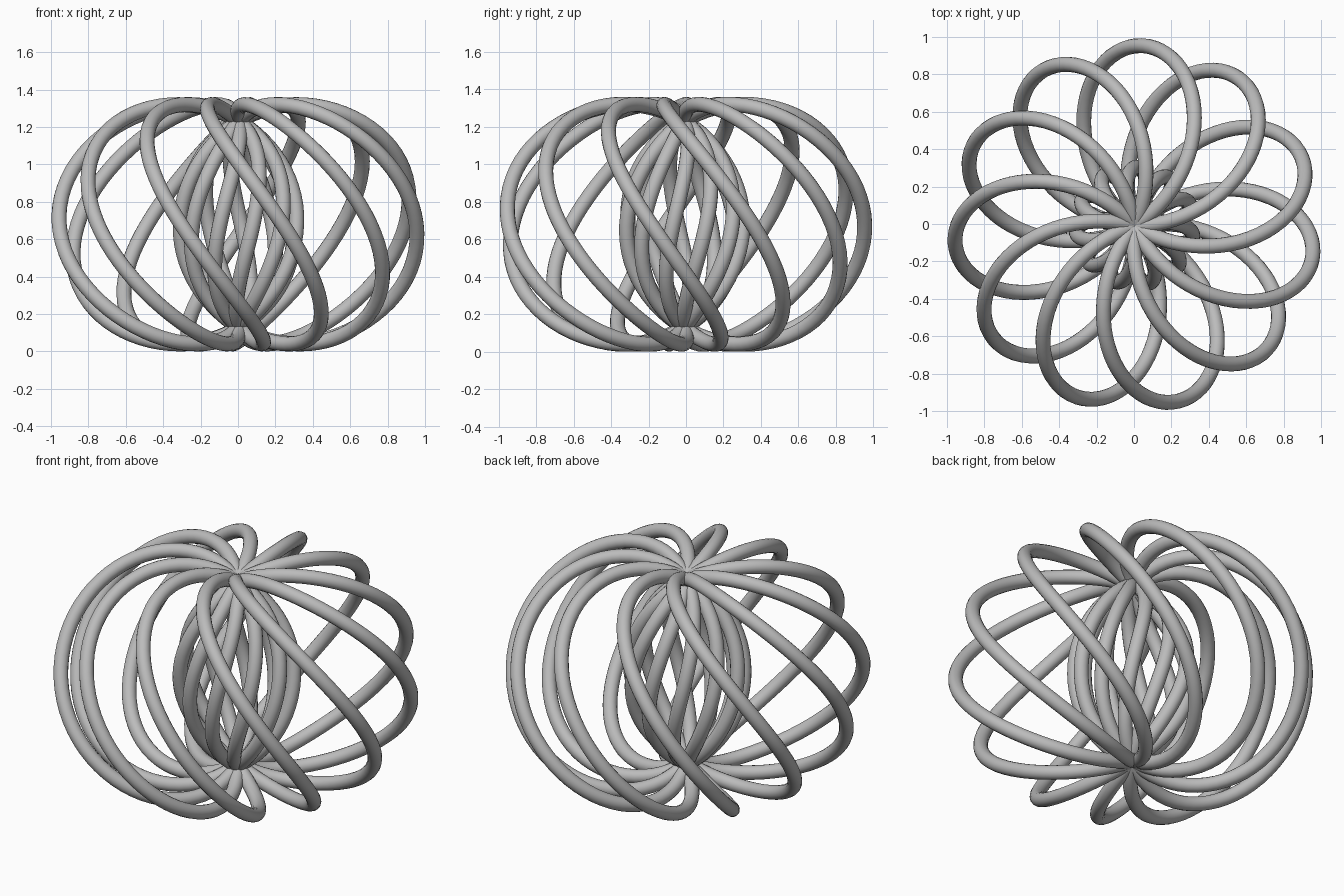
import bpy
from math import sin, cos, pi, radians

# Remove the default cube
cube = bpy.data.objects.get("Cube")
if cube:
    bpy.data.objects.remove(cube, do_unlink=True)

# Knot proportions: loops around the tube, turns around the axis
LOOPS, TURNS = 11, 5
AXIS_OFFSET, LOOP_RADIUS, WIRE = 0.325, 0.64, 0.04
STEPS = 80
START = radians(87.7)

# Grey material
grey = bpy.data.materials.new("plain grey")
grey.use_nodes = True
colour = (0.5, 0.5, 0.5, 1)
grey.diffuse_color = colour
grey.node_tree.nodes["Principled BSDF"].inputs["Base Color"].default_value = colour


def knot_point(i):
    """Point on a self-crossing torus, winding clockwise as it climbs."""
    t = 2 * pi * i / STEPS
    turn = START - t * TURNS / LOOPS
    r = AXIS_OFFSET + LOOP_RADIUS * cos(t)
    return [r * cos(turn), r * sin(turn), LOOP_RADIUS * sin(t)]


# Centre the path on the axis and stand it on the ground
points = [knot_point(i) for i in range(LOOPS * STEPS)]
for axis in (0, 1):
    values = [p[axis] for p in points]
    middle = (min(values) + max(values)) / 2
    for p in points:
        p[axis] -= middle
for p in points:
    p[2] += LOOP_RADIUS + WIRE

# One continuous closed wire
curve = bpy.data.curves.new("knot_wire", "CURVE")
curve.dimensions = "3D"
curve.bevel_depth = WIRE
curve.bevel_resolution = 6
spline = curve.splines.new("POLY")
spline.points.add(len(points) - 1)
for target, p in zip(spline.points, points):
    target.co = (*p, 1)
spline.use_cyclic_u = True
curve.materials.append(grey)

wire = bpy.data.objects.new("knot_wire", curve)
bpy.context.collection.objects.link(wire)

# Turn the wire into a smooth mesh
bpy.ops.object.select_all(action="DESELECT")
wire.select_set(True)
bpy.context.view_layer.objects.active = wire
bpy.ops.object.convert(target="MESH")
bpy.ops.object.shade_smooth()
